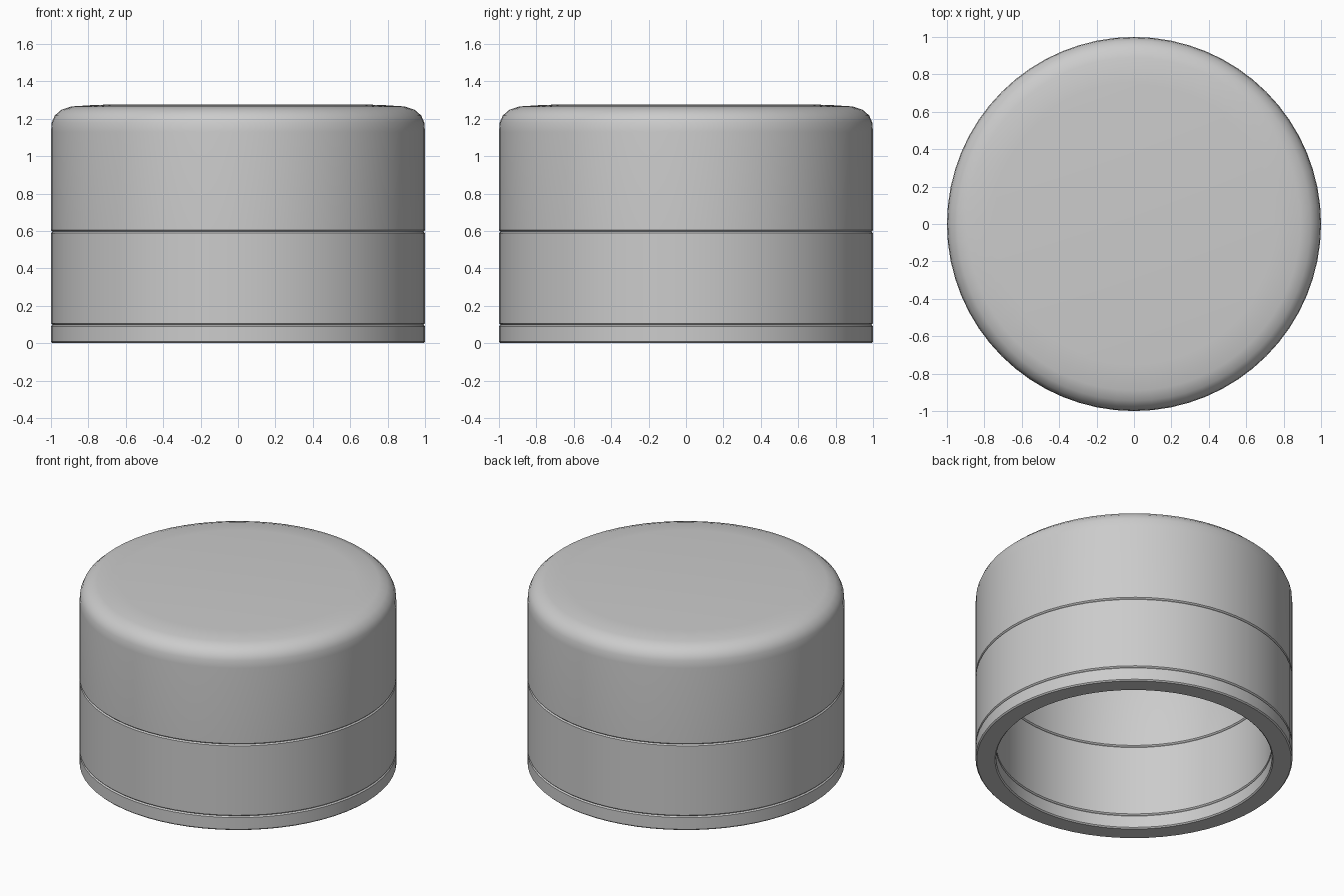
import bpy, bmesh, math

if "Cube" in bpy.data.objects:
    bpy.data.objects.remove(bpy.data.objects["Cube"])

SEGMENTS = 64
OUTER, INNER, B = 1.0, 0.87, 0.008   # radii and small edge bevel


def lathe(name, profile, closed):
    """Spin an (r, z) profile about z; points with r = 0 become poles."""
    bm = bmesh.new()
    rings = []
    for r, z in profile:
        if r == 0:
            rings.append([bm.verts.new((0, 0, z))] * SEGMENTS)
        else:
            rings.append([bm.verts.new((r * math.cos(2 * math.pi * i / SEGMENTS),
                                        r * math.sin(2 * math.pi * i / SEGMENTS), z))
                          for i in range(SEGMENTS)])
    pairs = list(zip(rings, rings[1:]))
    if closed:
        pairs.append((rings[-1], rings[0]))
    for a, b in pairs:
        for i in range(SEGMENTS):
            j = (i + 1) % SEGMENTS
            bm.faces.new(list(dict.fromkeys((a[i], a[j], b[j], b[i]))))
    bmesh.ops.recalc_face_normals(bm, faces=bm.faces)
    mesh = bpy.data.meshes.new(name)
    bm.to_mesh(mesh)
    bm.free()
    obj = bpy.data.objects.new(name, mesh)
    bpy.context.collection.objects.link(obj)
    bpy.ops.object.select_all(action='DESELECT')
    obj.select_set(True)
    bpy.context.view_layer.objects.active = obj
    bpy.ops.object.shade_smooth_by_angle(angle=math.radians(30))
    return obj


def band(name, z0, z1):
    """Hollow ring with softened edges."""
    return lathe(name, [(INNER + B, z0), (OUTER - B, z0), (OUTER, z0 + B),
                        (OUTER, z1 - B), (OUTER - B, z1), (INNER + B, z1),
                        (INNER, z1 - B), (INNER, z0 + B)], True)


# Stacked hollow bands
band("base_ring", 0.0, 0.098)
band("middle_band", 0.098, 0.597)

# Hollow cap: rounded outside from the top centre, then the inner cavity
lathe("cap", [(0, 1.277), (0.75, 1.275), (0.89, 1.266), (0.945, 1.248),
              (0.98, 1.217), (0.996, 1.18), (OUTER, 1.13),
              (OUTER, 0.597 + B), (OUTER - B, 0.597),
              (INNER + B, 0.597), (INNER, 0.597 + B),
              (INNER, 1.08), (0.855, 1.115), (0.81, 1.138), (0.7, 1.145),
              (0, 1.145)], False)
